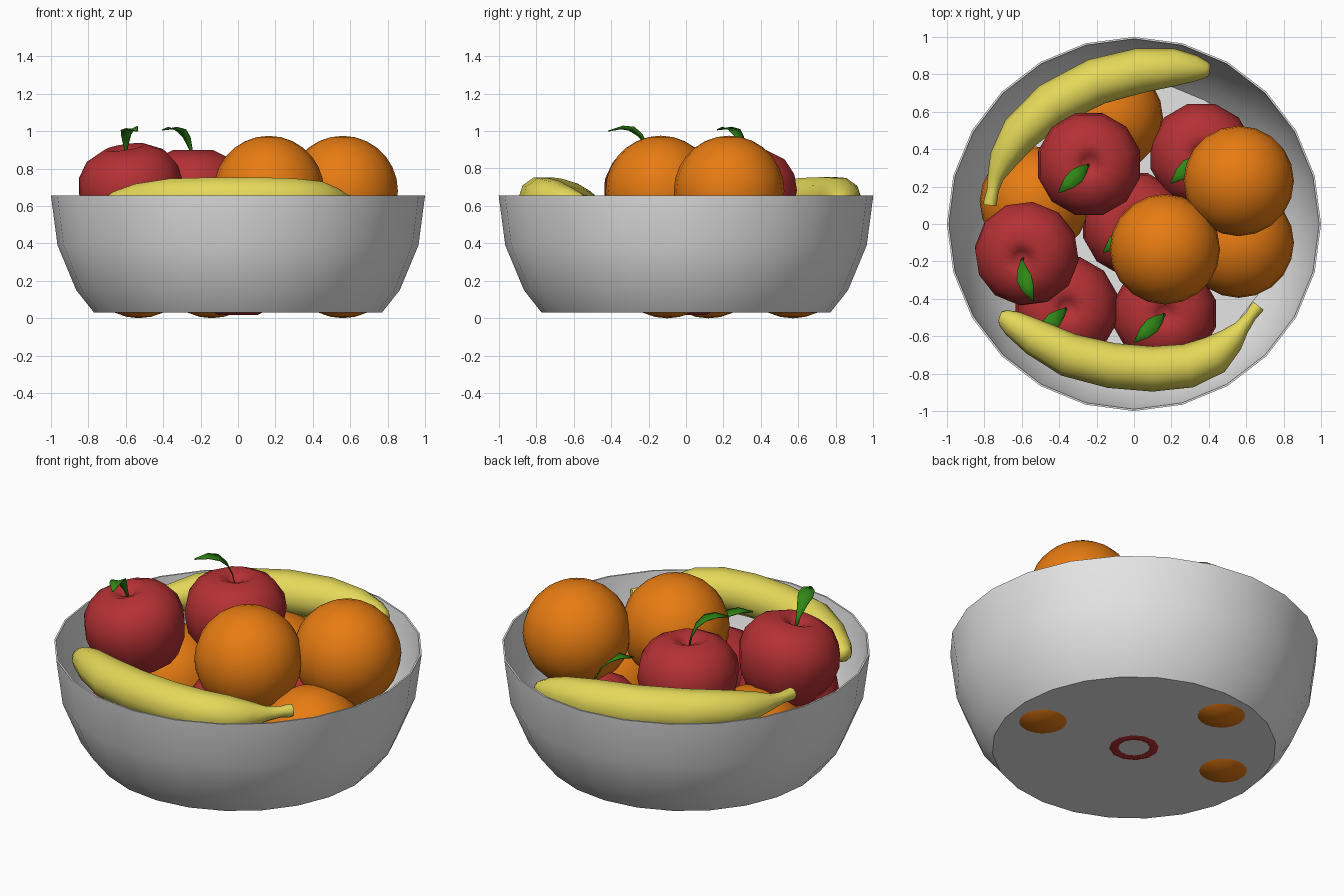
import bpy, bmesh, math
from mathutils import Vector, Matrix

if "Cube" in bpy.data.objects:
    bpy.data.objects.remove(bpy.data.objects["Cube"])


def material(name, rgb):
    m = bpy.data.materials.new(name)
    m.diffuse_color = (*rgb, 1)
    m.use_nodes = True
    m.node_tree.nodes["Principled BSDF"].inputs["Base Color"].default_value = m.diffuse_color
    return m


GREY = material("bowl_white", (0.78, 0.78, 0.78))
RED = material("apple_red", (0.46, 0.03, 0.034))
ORANGE = material("orange_peel", (0.80, 0.20, 0.006))
YELLOW = material("banana_yellow", (0.78, 0.69, 0.10))
GREEN = material("leaf_green", (0.03, 0.24, 0.008))


def finish(name, bm, mat, angle=60):
    bmesh.ops.recalc_face_normals(bm, faces=bm.faces)
    me = bpy.data.meshes.new(name)
    bm.to_mesh(me)
    bm.free()
    me.materials.append(mat)
    ob = bpy.data.objects.new(name, me)
    bpy.context.collection.objects.link(ob)
    bpy.ops.object.select_all(action='DESELECT')
    ob.select_set(True)
    bpy.context.view_layer.objects.active = ob
    bpy.ops.object.shade_smooth_by_angle(angle=math.radians(angle))
    return ob


def lathe(profile, n, start=0.0):
    """Revolve (radius, z) points; points with radius 0 become poles."""
    bm = bmesh.new()
    rings = []
    for r, z in profile:
        if r == 0:
            rings.append([bm.verts.new((0, 0, z))] * n)
        else:
            rings.append([bm.verts.new((r * math.cos(start + 2 * math.pi * i / n),
                                        r * math.sin(start + 2 * math.pi * i / n), z))
                          for i in range(n)])
    for a, b in zip(rings, rings[1:]):
        for i in range(n):
            j = (i + 1) % n
            quad = list(dict.fromkeys([a[i], a[j], b[j], b[i]]))
            bm.faces.new(quad)
    return bm


# Bowl: thin wall, outside then inside
outer = [(0.77, 0.03), (0.865, 0.15), (0.965, 0.39), (1.0, 0.655)]
inner = [(0.99, 0.655), (0.955, 0.392), (0.855, 0.155), (0.762, 0.038)]
finish("bowl", lathe([(0, 0.03)] + outer + inner + [(0, 0.038)], 24), GREY, 40)

# Oranges
for k, c in enumerate([(0.56, -0.10, 0.295), (-0.53, 0.12, 0.295), (-0.14, 0.57, 0.295),
                       (0.56, 0.23, 0.68), (0.165, -0.135, 0.68)]):
    bm = bmesh.new()
    bmesh.ops.create_uvsphere(bm, u_segments=20, v_segments=14, radius=0.295)
    finish(f"orange_{k + 1}", bm, ORANGE, 80).location = c

# Apples with a curved leaf each; origin at the apple's middle
APPLE = [(0, 0.05), (0.06, 0.025), (0.11, 0), (0.20, 0.045), (0.26, 0.15), (0.282, 0.26),
         (0.268, 0.345), (0.215, 0.425), (0.11, 0.477), (0.045, 0.45), (0, 0.40)]
LEAF = [(0.0, 0.41, 0.006), (0.015, 0.48, 0.012), (0.045, 0.54, 0.028), (0.09, 0.577, 0.042),
        (0.15, 0.592, 0.034), (0.225, 0.586, 0.003)]
MID = 0.2375


def leaf_mesh():
    bm = bmesh.new()
    d = Vector((-0.73, -0.68, 0))
    s = Vector((0.68, -0.73, 0))
    rows = []
    for t, z, w in LEAF:
        p = d * t + Vector((0, 0, z - MID))
        rows.append([bm.verts.new(p - s * w + Vector((0, 0, w * 0.25))), bm.verts.new(p),
                     bm.verts.new(p + s * w + Vector((0, 0, w * 0.25)))])
    for a, b in zip(rows, rows[1:]):
        for i in range(2):
            bm.faces.new((a[i], a[i + 1], b[i + 1], b[i]))
    return bm


tilted = Matrix.Rotation(math.radians(12), 4, Vector((0.7, -0.7, 0))) @ Matrix.Rotation(math.radians(68), 4, 'Z')
upright = Matrix.Identity(4)
for k, (c, rot) in enumerate([((0, 0, 0.255), upright), ((0.36, 0.37, 0.275), upright),
                              ((0.165, -0.48, 0.275), upright), ((-0.36, -0.45, 0.275), upright),
                              ((-0.24, 0.32, 0.66), upright), ((-0.57, -0.155, 0.68), tilted)]):
    world = Matrix.Translation(c) @ rot
    bm = lathe([(r, z - MID) for r, z in APPLE], 12, math.pi / 12)
    finish(f"apple_{k + 1}", bm, RED, 80).matrix_world = world
    leaf = finish(f"apple_leaf_{k + 1}", leaf_mesh(), GREEN, 80)
    leaf.matrix_world = world
    mod = leaf.modifiers.new("thickness", 'SOLIDIFY')
    mod.thickness = 0.005


# Bananas: tubes through (x, y, z, radius), blunt tip to stem
def banana(name, pts, n=10):
    bm = bmesh.new()
    pos = [Vector(p[:3]) for p in pts]
    rings = []
    for i, p in enumerate(pos):
        t = pos[min(i + 1, len(pos) - 1)] - pos[max(i - 1, 0)]
        t.normalize()
        side = t.cross(Vector((0, 0, 1))).normalized()
        up = side.cross(t)
        r = pts[i][3]
        rings.append([bm.verts.new(p + side * r * math.cos(2 * math.pi * j / n)
                                   + up * r * math.sin(2 * math.pi * j / n)) for j in range(n)])
    for a, b in zip(rings, rings[1:]):
        for j in range(n):
            bm.faces.new((a[j], a[(j + 1) % n], b[(j + 1) % n], b[j]))
    bm.faces.new(rings[0])
    bm.faces.new(rings[-1])
    finish(name, bm, YELLOW, 60)


banana("back_banana", [
    (0.405, 0.822, 0.62, 0.03), (0.385, 0.825, 0.62, 0.045), (0.33, 0.832, 0.625, 0.07),
    (0.22, 0.838, 0.63, 0.10), (0.03, 0.82, 0.635, 0.12), (-0.20, 0.762, 0.635, 0.125),
    (-0.44, 0.64, 0.635, 0.12), (-0.61, 0.485, 0.63, 0.105), (-0.70, 0.345, 0.625, 0.076),
    (-0.74, 0.25, 0.62, 0.044), (-0.755, 0.18, 0.62, 0.032), (-0.768, 0.12, 0.62, 0.036),
    (-0.77, 0.10, 0.62, 0.034)])
banana("front_banana", [
    (-0.715, -0.495, 0.60, 0.03), (-0.70, -0.50, 0.602, 0.045), (-0.65, -0.53, 0.61, 0.07),
    (-0.53, -0.605, 0.625, 0.098), (-0.35, -0.70, 0.635, 0.117), (-0.12, -0.757, 0.638, 0.121),
    (0.10, -0.775, 0.638, 0.121), (0.29, -0.758, 0.635, 0.118), (0.43, -0.70, 0.63, 0.106),
    (0.52, -0.62, 0.625, 0.072), (0.575, -0.555, 0.62, 0.042), (0.625, -0.49, 0.62, 0.031),
    (0.655, -0.45, 0.62, 0.037), (0.665, -0.437, 0.62, 0.034)])
